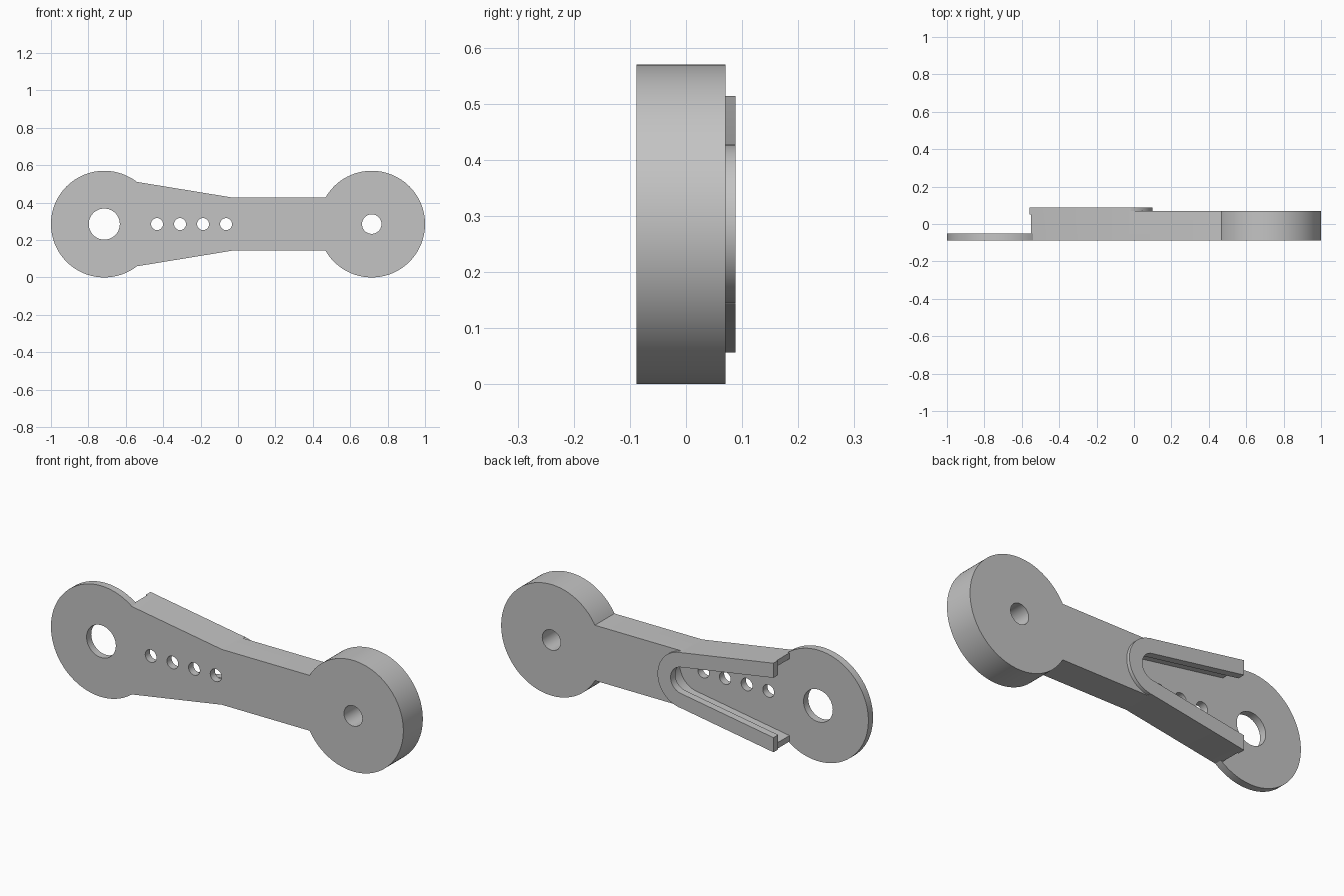
import bpy, bmesh, math

cube = bpy.data.objects.get("Cube")
if cube:
    bpy.data.objects.remove(cube, do_unlink=True)

grey = bpy.data.materials.new("plain grey")
grey.use_nodes = True
grey.diffuse_color = (0.55, 0.55, 0.55, 1)
grey.node_tree.nodes["Principled BSDF"].inputs["Base Color"].default_value = (0.55, 0.55, 0.55, 1)

MID = 0.285             # height of the centre line
DISC_X, DISC_R = 0.715, 0.285
ROUND_X = -0.042        # centre of the rounded channel end
NECK = 0.142            # half height of the neck
TAPER = math.radians(9.3)
FRONT, FLOOR, LIP, DECK, RIM = -0.088, -0.05, 0.05, 0.07, 0.088
TIP = -0.558            # open end of the lip
WALL_END = -0.552       # open end of the side walls


def arc(x, r, start, end, n=64):
    """Points on a circle about the centre line."""
    step = (end - start) / n
    return [(x + r * math.cos(start + i * step), MID + r * math.sin(start + i * step))
            for i in range(n + 1)]


def circle(x, r, n=128):
    return arc(x, r, 0, 2 * math.pi, n)[:-1]


def flare(r, x):
    """Half height at x of the tapered side tangent to radius r."""
    return r / math.cos(TAPER) + (ROUND_X - x) * math.tan(TAPER)


def round_end(r):
    """Rounded end of the channel, from bottom to top."""
    a = math.pi / 2 - TAPER
    return arc(ROUND_X, r, -a, a)


def prism(name, points, y0, y1):
    """Extrude an x-z outline from y0 to y1."""
    bm = bmesh.new()
    face = bm.faces.new([bm.verts.new((x, y0, z)) for x, z in points])
    new = bmesh.ops.extrude_face_region(bm, geom=[face])["geom"]
    bmesh.ops.translate(bm, vec=(0, y1 - y0, 0),
                        verts=[v for v in new if isinstance(v, bmesh.types.BMVert)])
    bmesh.ops.recalc_face_normals(bm, faces=bm.faces)
    mesh = bpy.data.meshes.new(name)
    bm.to_mesh(mesh)
    bm.free()
    mesh.materials.append(grey)
    obj = bpy.data.objects.new(name, mesh)
    bpy.context.collection.objects.link(obj)
    return obj


def combine(target, other, operation):
    """Apply a boolean and discard the second solid."""
    mod = target.modifiers.new(operation, 'BOOLEAN')
    mod.operation, mod.solver, mod.object = operation, 'EXACT', other
    graph = bpy.context.evaluated_depsgraph_get()
    mesh = bpy.data.meshes.new_from_object(target.evaluated_get(graph))
    target.modifiers.clear()
    target.data = mesh
    bpy.data.objects.remove(other, do_unlink=True)


# Tapered arm, straight neck and thick disc in one outline
b = math.pi - math.asin(NECK / DISC_R)
kink = ROUND_X + NECK * math.tan(TAPER / 2)
h = flare(NECK, TIP)
outline = ([(TIP, MID - h), (kink, MID - NECK)]
           + arc(DISC_X, DISC_R, -b, b, 128)
           + [(kink, MID + NECK), (TIP, MID + h)])
arm = prism("lever_arm", outline, FRONT, RIM)

# Lower the back outside the raised rim
end = round_end(NECK)
out = round_end(2 * NECK)
combine(arm, prism("deck_cutter", end + [out[-1], (0, 1), (2, 1), (2, -1), (0, -1), out[0]],
                   DECK, 0.3), 'DIFFERENCE')

# Wide undercut channel, also trimming the walls behind the lip
r = 0.112
h = flare(r, WALL_END)
combine(arm, prism("channel_cutter",
                   round_end(r) + [(WALL_END, MID + h), (WALL_END, 1), (-1, 1),
                                   (-1, -1), (WALL_END, -1), (WALL_END, MID - h)],
                   FLOOR, LIP), 'DIFFERENCE')

# Narrower opening between the lips
r = 0.068
h = flare(r, -0.7)
combine(arm, prism("opening_cutter", round_end(r) + [(-0.7, MID + h), (-0.7, MID - h)],
                   0, 0.3), 'DIFFERENCE')

# Thin disc
combine(arm, prism("thin_disc", circle(-DISC_X, DISC_R), FRONT, FLOOR), 'UNION')

# Through holes
holes = [(-DISC_X, 0.083), (DISC_X, 0.052)]
holes += [(-0.433 + 0.123 * i, 0.032) for i in range(4)]
for x, radius in holes:
    combine(arm, prism("hole_cutter", circle(x, radius, 64), -0.3, 0.3), 'DIFFERENCE')

# Smooth the round walls, keep the edges sharp
bpy.ops.object.select_all(action='DESELECT')
arm.select_set(True)
bpy.context.view_layer.objects.active = arm
bpy.ops.object.shade_smooth_by_angle(angle=math.radians(20))
